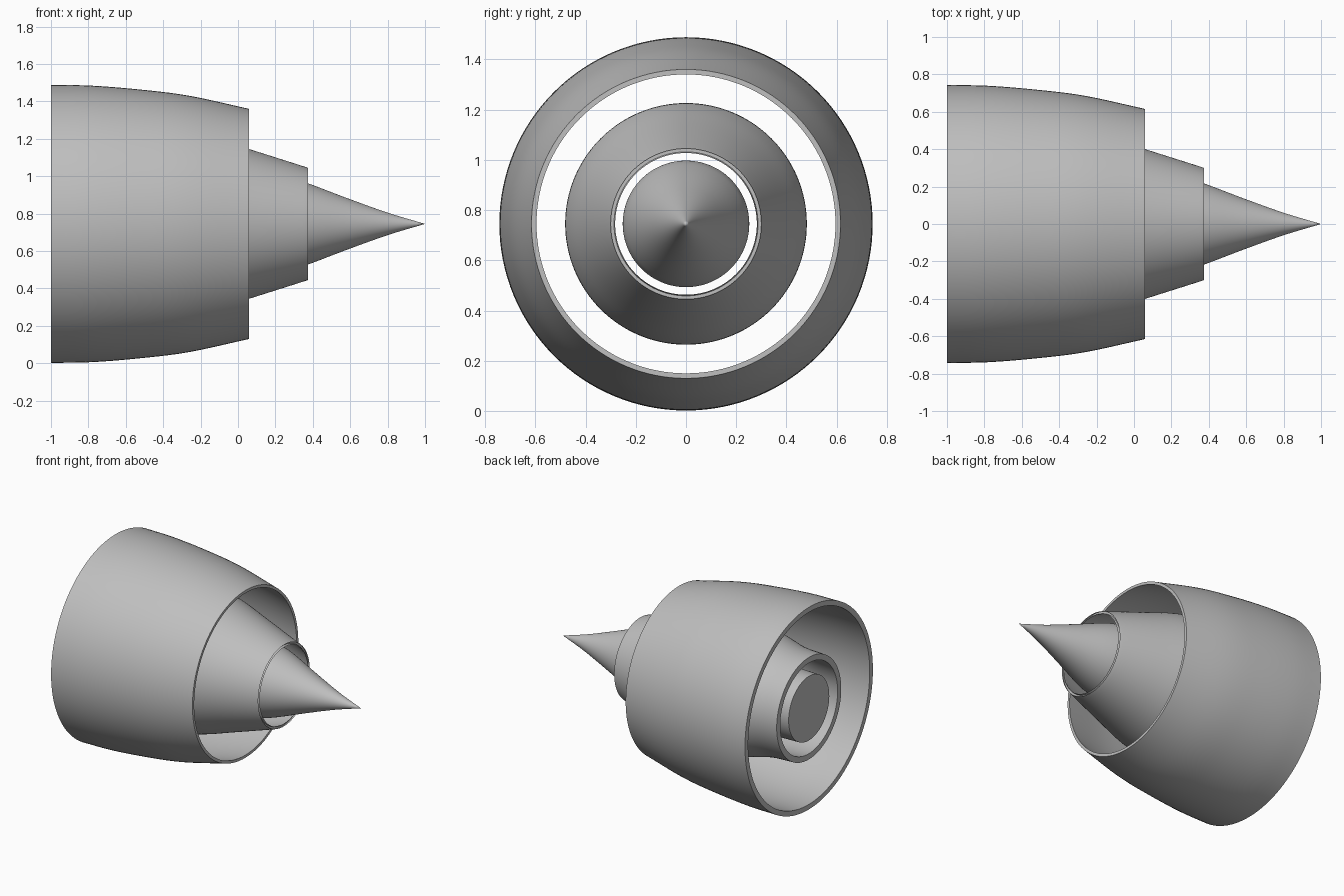
import bpy, bmesh, math
from mathutils import Vector, Matrix

if "Cube" in bpy.data.objects:
    bpy.data.objects.remove(bpy.data.objects["Cube"])

AXIS_Z = 0.745
SEGMENTS = 128

metal = bpy.data.materials.new("grey metal")
metal.use_nodes = True
GREY = (0.52, 0.52, 0.52, 1)
metal.diffuse_color = GREY
metal.node_tree.nodes["Principled BSDF"].inputs["Base Color"].default_value = GREY


def smooth_curve(points, steps=5):
    """Smooth (x, radius) curve through the points."""
    p = [Vector(q) for q in points]
    p = [2 * p[0] - p[1]] + p + [2 * p[-1] - p[-2]]
    out = []
    for a, b, c, d in zip(p, p[1:], p[2:], p[3:]):
        for i in range(steps):
            t = i / steps
            out.append(0.5 * (2 * b + (c - a) * t + (2 * a - 5 * b + 4 * c - d) * t ** 2
                              + (3 * b - a - 3 * c + d) * t ** 3))
    return out + [p[-2]]


def revolve(name, profile, closed):
    """Spin an (x, radius) profile about the long axis."""
    bm = bmesh.new()
    verts = [bm.verts.new((q[0], 0, q[1])) for q in profile]
    edges = [bm.edges.new(pair) for pair in zip(verts, verts[1:])]
    if closed:
        edges.append(bm.edges.new((verts[-1], verts[0])))
    bmesh.ops.spin(bm, geom=verts + edges, cent=(0, 0, 0), axis=(1, 0, 0),
                   angle=math.tau, steps=SEGMENTS, use_merge=False)
    bmesh.ops.remove_doubles(bm, verts=bm.verts, dist=0.0002)
    bmesh.ops.recalc_face_normals(bm, faces=bm.faces)
    bmesh.ops.transform(bm, matrix=Matrix.Translation((0, 0, AXIS_Z)), verts=bm.verts)
    mesh = bpy.data.meshes.new(name)
    bm.to_mesh(mesh)
    bm.free()
    mesh.materials.append(metal)
    obj = bpy.data.objects.new(name, mesh)
    bpy.context.collection.objects.link(obj)
    bpy.ops.object.select_all(action='DESELECT')
    obj.select_set(True)
    bpy.context.view_layer.objects.active = obj
    bpy.ops.object.shade_smooth_by_angle(angle=math.radians(30))
    return obj


def shell(name, outer, front_wall, rear_wall):
    """Hollow duct whose wall tapers from front to rear."""
    skin = smooth_curve(outer)
    x0, x1 = skin[0].x, skin[-1].x
    lining = [Vector((q.x, q.y - front_wall - (rear_wall - front_wall) * (q.x - x0) / (x1 - x0)))
              for q in reversed(skin)]
    return revolve(name, skin + lining, True)


# Outer fan duct
shell("outer_cowl", [(-1, 0.743), (-0.78, 0.739), (-0.52, 0.718), (-0.26, 0.685),
                     (0.06, 0.615)], 0.037, 0.02)

# Inner duct that bulges, then tapers to the nozzle lip
shell("core_cowl", [(-1, 0.375), (-0.82, 0.384), (-0.66, 0.42), (-0.45, 0.464),
                    (-0.25, 0.481), (-0.14, 0.463), (0.06, 0.4), (0.35, 0.308),
                    (0.36, 0.303)], 0.042, 0.018)

# Central plug: closed front, straight body, pointed tail
body = [(-1, 0), (-1, 0.236)]
tail = smooth_curve([(-0.6, 0.243), (0.1, 0.249), (0.25, 0.25), (0.36, 0.222),
                     (0.58, 0.139), (0.8, 0.06), (1, 0)])
revolve("tail_cone", body + tail, False)
